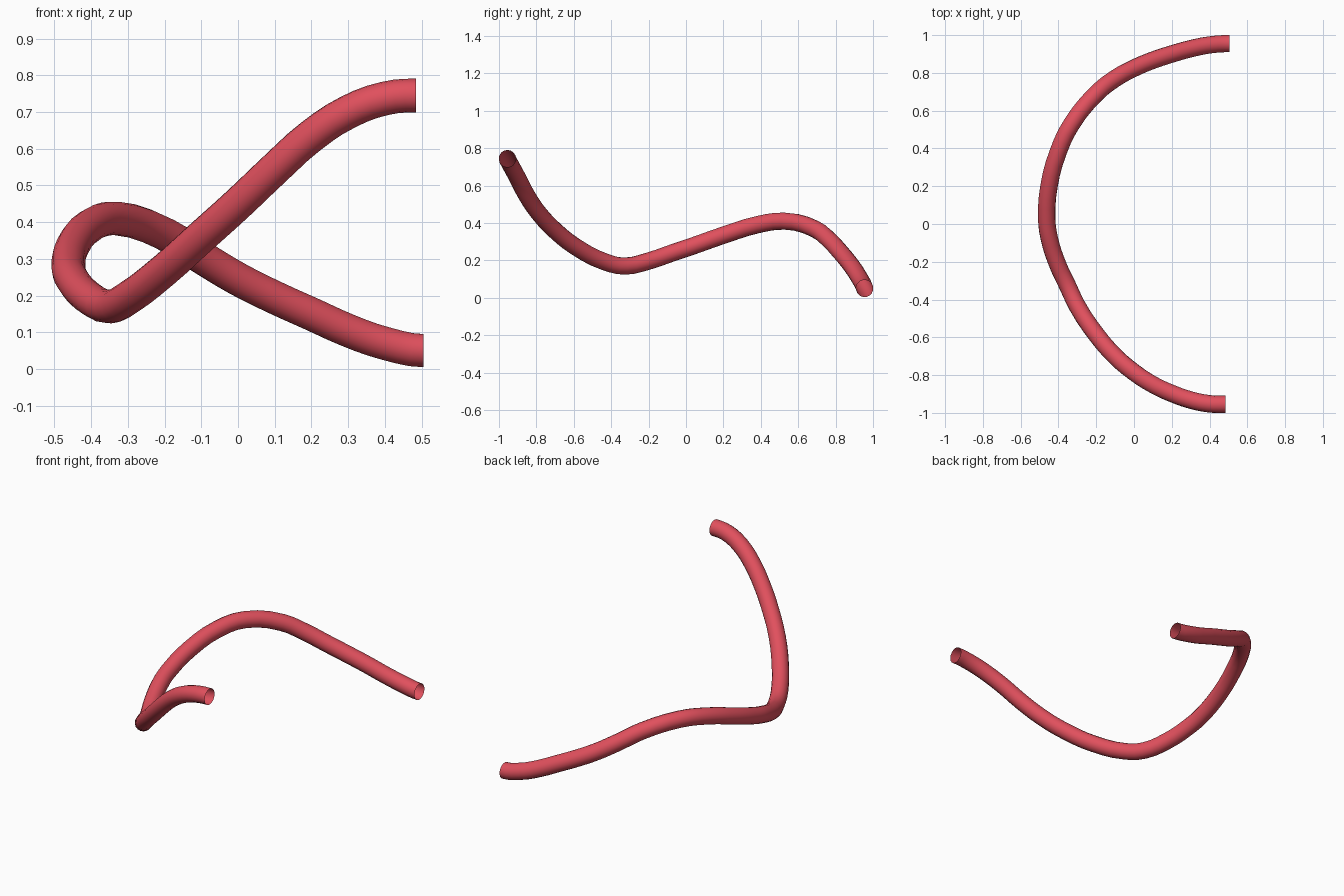
import bpy
from mathutils import Vector

if "Cube" in bpy.data.objects:
    bpy.data.objects.remove(bpy.data.objects["Cube"])

# Centre line of the bent tube, from the high front end to the low back end
PATH = [
    (0.485, -0.955, 0.745), (0.40, -0.952, 0.737), (0.30, -0.932, 0.70),
    (0.20, -0.897, 0.635), (0.10, -0.85, 0.545), (0.0, -0.785, 0.45),
    (-0.10, -0.70, 0.36), (-0.20, -0.585, 0.27), (-0.30, -0.435, 0.193),
    (-0.35, -0.33, 0.17), (-0.41, -0.20, 0.197), (-0.452, -0.06, 0.245),
    (-0.462, 0.03, 0.275), (-0.45, 0.20, 0.335), (-0.40, 0.385, 0.392),
    (-0.33, 0.53, 0.41), (-0.20, 0.69, 0.368), (-0.10, 0.77, 0.305),
    (0.0, 0.825, 0.245), (0.10, 0.867, 0.195), (0.20, 0.90, 0.15),
    (0.30, 0.928, 0.105), (0.40, 0.948, 0.07), (0.505, 0.955, 0.05),
]
RADIUS = 0.046

# Smooth path swept by a round bevel, ends left open
curve = bpy.data.curves.new("bent_tube", 'CURVE')
curve.dimensions = '3D'
curve.resolution_u = 3
curve.bevel_depth = RADIUS
curve.bevel_resolution = 6
curve.use_fill_caps = False
spline = curve.splines.new('BEZIER')
spline.bezier_points.add(len(PATH) - 1)
for point, co in zip(spline.bezier_points, PATH):
    point.co = co
    point.handle_left_type = point.handle_right_type = 'AUTO'

# Square the two open ends to the x axis
for point in (spline.bezier_points[0], spline.bezier_points[-1]):
    point.handle_left_type = point.handle_right_type = 'FREE'
first, last = spline.bezier_points[0], spline.bezier_points[-1]
step = Vector((0.035, 0, 0))
first.handle_left, first.handle_right = first.co + step, first.co - step
last.handle_left, last.handle_right = last.co - step, last.co + step

tube = bpy.data.objects.new("bent_tube", curve)
bpy.context.collection.objects.link(tube)
bpy.context.view_layer.objects.active = tube
tube.select_set(True)
bpy.ops.object.convert(target='MESH')
tube = bpy.context.object
tube.name = "bent_tube"
bpy.ops.object.shade_smooth_by_angle()

# Red finish
red = bpy.data.materials.new("red")
red.diffuse_color = (0.75, 0.08, 0.11, 1)
red.use_nodes = True
red.node_tree.nodes["Principled BSDF"].inputs["Base Color"].default_value = red.diffuse_color
tube.data.materials.clear()
tube.data.materials.append(red)
